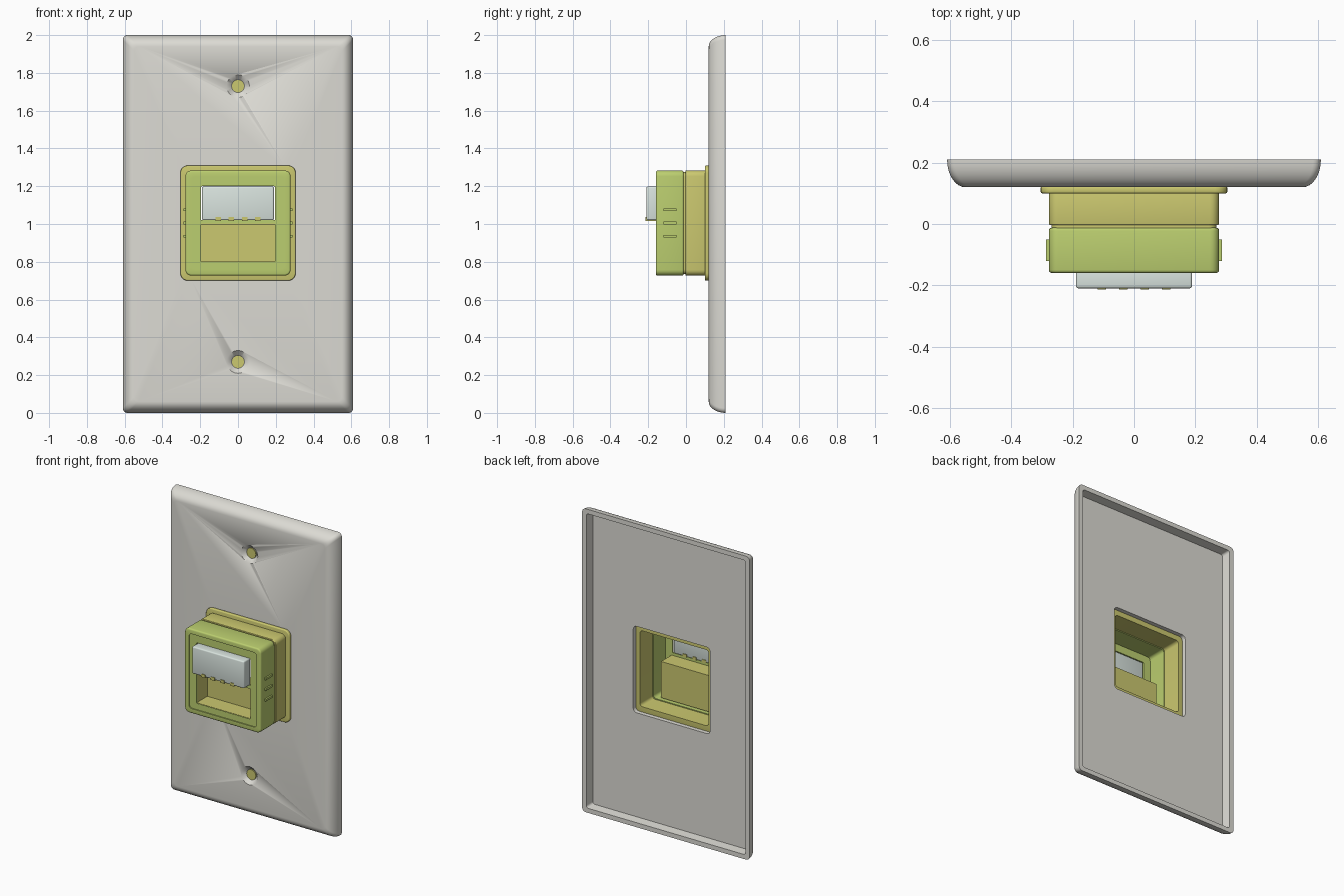
import bpy, bmesh, math
from mathutils import Matrix

if "Cube" in bpy.data.objects:
    bpy.data.objects.remove(bpy.data.objects["Cube"])

ZC = 1.005  # height of the connector's centre


def material(name, rgb):
    m = bpy.data.materials.new(name)
    m.diffuse_color = (*rgb, 1)
    m.use_nodes = True
    m.node_tree.nodes["Principled BSDF"].inputs["Base Color"].default_value = m.diffuse_color
    return m


BEIGE = material("plate_beige", (0.72, 0.71, 0.66))
YELLOW = material("housing_yellow", (0.60, 0.58, 0.16))
GREEN = material("housing_green", (0.50, 0.62, 0.16))
PALE = material("shutter_pale", (0.70, 0.78, 0.74))


def finish(name, bm, mat, smooth=True):
    bmesh.ops.recalc_face_normals(bm, faces=bm.faces)
    me = bpy.data.meshes.new(name)
    bm.to_mesh(me)
    bm.free()
    ob = bpy.data.objects.new(name, me)
    bpy.context.collection.objects.link(ob)
    me.materials.append(mat)
    if smooth:
        bpy.ops.object.select_all(action='DESELECT')
        ob.select_set(True)
        bpy.context.view_layer.objects.active = ob
        bpy.ops.object.shade_smooth_by_angle(angle=math.radians(32))
    return ob


def rounded_rect(hx, hz, r, zc, n=5):
    pts = []
    for k, (sx, sz) in enumerate(((1, 1), (-1, 1), (-1, -1), (1, -1))):
        for i in range(n + 1):
            a = math.pi / 2 * (k + i / n)
            pts.append((sx * (hx - r) + r * math.cos(a), zc + sz * (hz - r) + r * math.sin(a)))
    return pts


def ring_loft(name, rings, mat):
    """Closed frame: each ring is (half width, half height, corner radius, y, centre z)."""
    bm = bmesh.new()
    loops = [[bm.verts.new((x, y, z)) for x, z in rounded_rect(hx, hz, r, zc)]
             for hx, hz, r, y, zc in rings]
    for a, b in zip(loops, loops[1:] + loops[:1]):
        for i in range(len(a)):
            j = (i + 1) % len(a)
            bm.faces.new((a[i], a[j], b[j], b[i]))
    return finish(name, bm, mat)


def frame(name, outer, inner, r, y0, y1, mat, bevel=0.008):
    """Square tube from y0 to y1 with softened outer edges."""
    rings = [(inner, inner, 0.02, y0, ZC)]
    for i in range(4):
        t = math.pi / 6 * i
        d = bevel * (1 - math.sin(t))
        rings.append((outer - d, outer - d, r - d, y0 + bevel * (1 - math.cos(t)), ZC))
    for i in range(4):
        t = math.pi / 6 * i
        d = bevel * (1 - math.cos(t))
        rings.append((outer - d, outer - d, r - d, y1 - bevel * (1 - math.sin(t)), ZC))
    rings.append((inner, inner, 0.02, y1, ZC))
    return ring_loft(name, rings, mat)


def box(name, x0, x1, y0, y1, z0, z1, mat, bevel=0.0):
    bm = bmesh.new()
    mtx = Matrix.Translation(((x0 + x1) / 2, (y0 + y1) / 2, (z0 + z1) / 2))
    bmesh.ops.create_cube(bm, size=1, matrix=mtx @ Matrix.Diagonal((x1 - x0, y1 - y0, z1 - z0, 1)))
    if bevel:
        bmesh.ops.bevel(bm, geom=bm.edges[:], offset=bevel, segments=3, profile=0.5, affect='EDGES')
    return finish(name, bm, mat, bool(bevel))


def cone(name, r_front, r_back, y0, y1, z, mat):
    bm = bmesh.new()
    mtx = Matrix.Translation((0, (y0 + y1) / 2, z)) @ Matrix.Rotation(-math.pi / 2, 4, 'X')
    bmesh.ops.create_cone(bm, cap_ends=True, segments=40, radius1=r_front, radius2=r_back,
                          depth=y1 - y0, matrix=mtx)
    return finish(name, bm, mat)


def cut(target, cutter):
    mod = target.modifiers.new("cut", 'BOOLEAN')
    mod.operation, mod.solver, mod.object = 'DIFFERENCE', 'EXACT', cutter
    bpy.ops.object.select_all(action='DESELECT')
    target.select_set(True)
    bpy.context.view_layer.objects.active = target
    bpy.ops.object.modifier_apply(modifier=mod.name)
    bpy.data.objects.remove(cutter)


# Wall plate: hollow shell with a rounded front edge and a square window
rings = [(0.28, 0.285, 0.025, 0.12, ZC)]
for i in range(9):
    t = math.pi / 2 * i / 8
    d = 0.06 * (1 - math.sin(t))
    rings.append((0.61 - d, 1.0 - d, 0.025, 0.12 + 0.09 * (1 - math.cos(t)), 1.0))
rings += [(0.58, 0.97, 0.015, 0.21, 1.0), (0.575, 0.965, 0.015, 0.15, 1.0),
          (0.28, 0.285, 0.025, 0.15, ZC)]
plate = ring_loft("wall_plate", rings, BEIGE)

# Countersunk screw seats
for side, z in (("lower", 0.27), ("upper", 1.73)):
    cut(plate, cone("seat_cutter", 0.065, 0.034, 0.1155, 0.145, z, BEIGE))
    cone(side + "_screw_seat", 0.033, 0.033, 0.138, 0.146, z, YELLOW)

# Connector housing: flange, rear half, seam and front half
frame("mounting_flange", 0.305, 0.25, 0.04, 0.10, 0.122, YELLOW, 0.006)
frame("rear_housing", 0.278, 0.25, 0.03, -0.003, 0.102, YELLOW, 0.004)
frame("housing_seam", 0.27, 0.252, 0.026, -0.016, 0.0, YELLOW, 0.001)
frame("front_housing", 0.278, 0.246, 0.03, -0.16, -0.012, GREEN, 0.010)

# Front panel with its opening and the bar between shutter and port
ring_loft("front_panel", [(0.247, 0.247, 0.018, -0.153, ZC), (0.247, 0.247, 0.018, -0.14, ZC),
                          (0.197, 0.2, 0.008, -0.14, 1.0), (0.197, 0.2, 0.008, -0.153, 1.0)], GREEN)
box("divider_bar", -0.198, 0.198, -0.153, -0.14, 1.002, 1.022, GREEN)

# Open port: box closed at the back
port = box("port_box", -0.203, 0.203, -0.15, -0.03, 0.765, 1.004, YELLOW)
cut(port, box("port_cutter", -0.197, 0.197, -0.2, -0.038, 0.802, 0.998, YELLOW))

# Closed shutter over the upper port, with contact ribs along its lower edge
box("shutter", -0.19, 0.19, -0.21, -0.14, 1.02, 1.198, PALE, 0.008)
for i in range(4):
    x = -0.105 + 0.07 * i
    box(f"contact_rib_{i + 1}", x - 0.014, x + 0.014, -0.214, -0.136, 1.017, 1.037, YELLOW)

# Grip ribs on both sides
for s, side in ((-1, "left"), (1, "right")):
    for i in range(3):
        z = 0.935 + 0.07 * i
        xa, xb = sorted((s * 0.27, s * 0.288))
        box(f"{side}_grip_rib_{i + 1}", xa, xb, -0.12, -0.05, z - 0.007, z + 0.007, GREEN)

# Centre the whole assembly in depth
bpy.context.view_layer.update()
